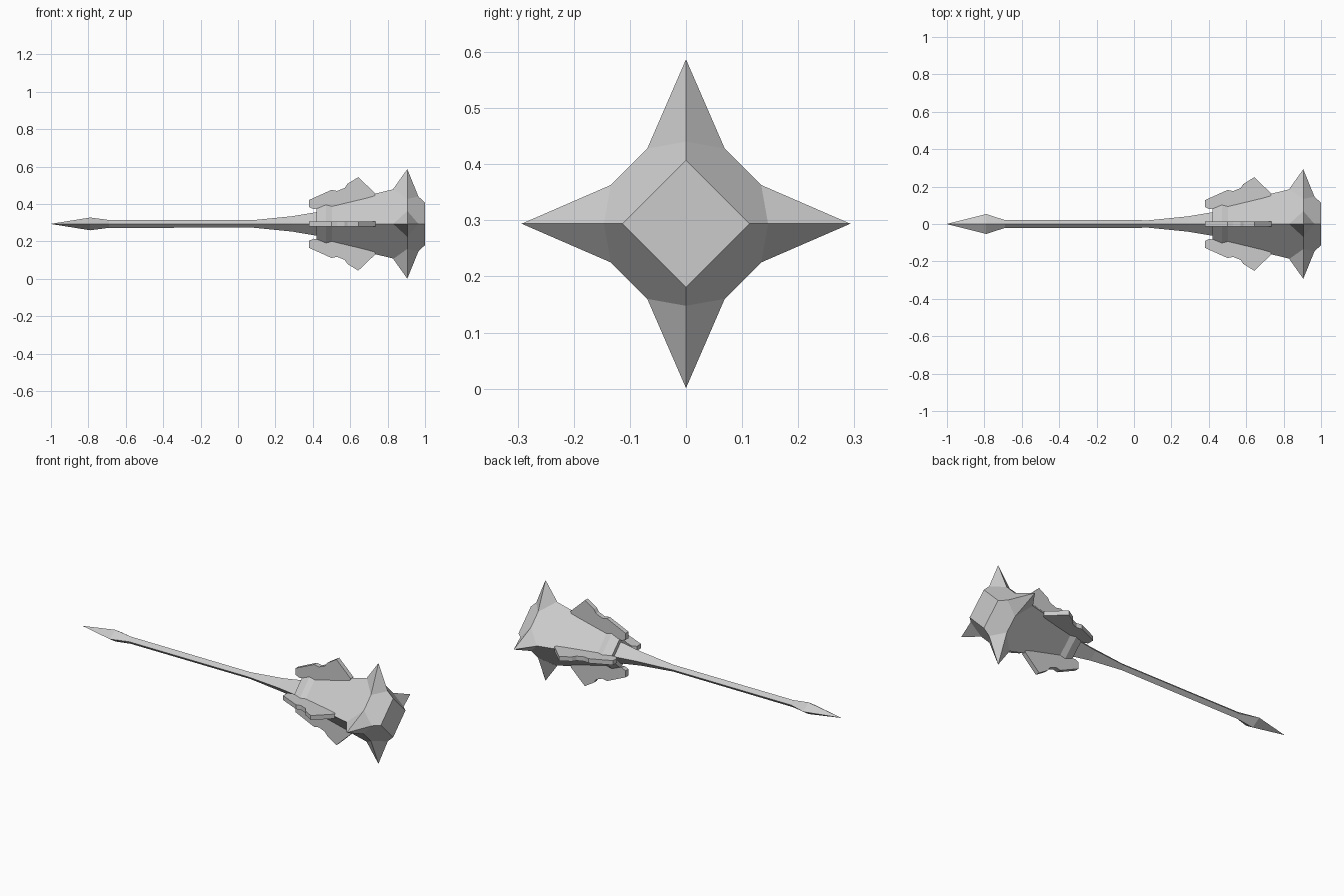
import bpy, bmesh
from math import pi
from mathutils import Matrix, Vector

AXIS_Z = 0.294  # height of the weapon's long axis

cube = bpy.data.objects.get("Cube")
if cube:
    bpy.data.objects.remove(cube, do_unlink=True)

steel = bpy.data.materials.new("grey_steel")
steel.use_nodes = True
grey = (0.6, 0.6, 0.6, 1)
steel.diffuse_color = grey
steel.node_tree.nodes["Principled BSDF"].inputs["Base Color"].default_value = grey


def finish(name, bm, turn=0):
    """Turn the part about the long axis and add it to the scene."""
    bmesh.ops.remove_doubles(bm, verts=bm.verts, dist=0.0001)
    bmesh.ops.recalc_face_normals(bm, faces=bm.faces)
    bm.transform(Matrix.Translation((0, 0, AXIS_Z)) @ Matrix.Rotation(turn, 4, "X"))
    mesh = bpy.data.meshes.new(name)
    bm.to_mesh(mesh)
    bm.free()
    mesh.materials.append(steel)
    bpy.context.collection.objects.link(bpy.data.objects.new(name, mesh))


def diamond_loft(name, sections):
    """Loft diamond sections (x, half width, half height) along the axis."""
    bm = bmesh.new()
    rings = [[bm.verts.new(p) for p in ((x, w, 0), (x, 0, h), (x, -w, 0), (x, 0, -h))]
             for x, w, h in sections]
    for a, b in zip(rings, rings[1:]):
        for i in range(4):
            j = (i + 1) % 4
            bm.faces.new((a[i], a[j], b[j], b[i]))
    bm.faces.new(rings[0])
    bm.faces.new(rings[-1])
    finish(name, bm)


def spike(name, turn):
    """Four-sided spike straddling a corner of the head."""
    bm = bmesh.new()
    tip = bm.verts.new((0.905, 0, 0.293))
    base = [bm.verts.new(p) for p in ((0.83, 0, 0.187), (0.905, 0.069, 0.134),
                                      (0.965, 0, 0.146), (0.905, -0.069, 0.134))]
    for i in range(4):
        bm.faces.new((base[i], base[(i + 1) % 4], tip))
    bm.faces.new(base)
    finish(name, bm, turn)


def fin(name, turn, half=0.013):
    """Thin stepped plate standing on a corner of the head."""
    outline = [(0.38, 0.09), (0.38, 0.128), (0.5, 0.182), (0.53, 0.176), (0.57, 0.192),
               (0.585, 0.214), (0.643, 0.25), (0.735, 0.162), (0.73, 0.15),
               (0.5, 0.085), (0.43, 0.085), (0.405, 0.079)]
    bm = bmesh.new()
    face = bm.faces.new([bm.verts.new((x, -half, r)) for x, r in outline])
    grown = bmesh.ops.extrude_face_region(bm, geom=[face])["geom"]
    moved = [v for v in grown if isinstance(v, bmesh.types.BMVert)]
    bmesh.ops.translate(bm, verts=moved, vec=Vector((0, 2 * half, 0)))
    finish(name, bm, turn)


# Handle with its pointed, flattened pommel and flared neck
diamond_loft("handle", [(-1, 0.0005, 0.0005), (-0.79, 0.053, 0.034), (-0.69, 0.021, 0.021),
                        (0.08, 0.02, 0.02), (0.29, 0.041, 0.041), (0.45, 0.068, 0.068)])
# Collar and head
diamond_loft("collar", [(0.42, 0.094, 0.094), (0.47, 0.115, 0.115), (0.505, 0.106, 0.106)])
diamond_loft("head", [(0.5, 0.106, 0.106), (0.905, 0.203, 0.203), (1, 0.113, 0.113)])
# Spikes and fins on all four corners
for i, side in enumerate(("top", "front", "bottom", "back")):
    spike(side + "_spike", i * pi / 2)
    fin(side + "_fin", i * pi / 2)
